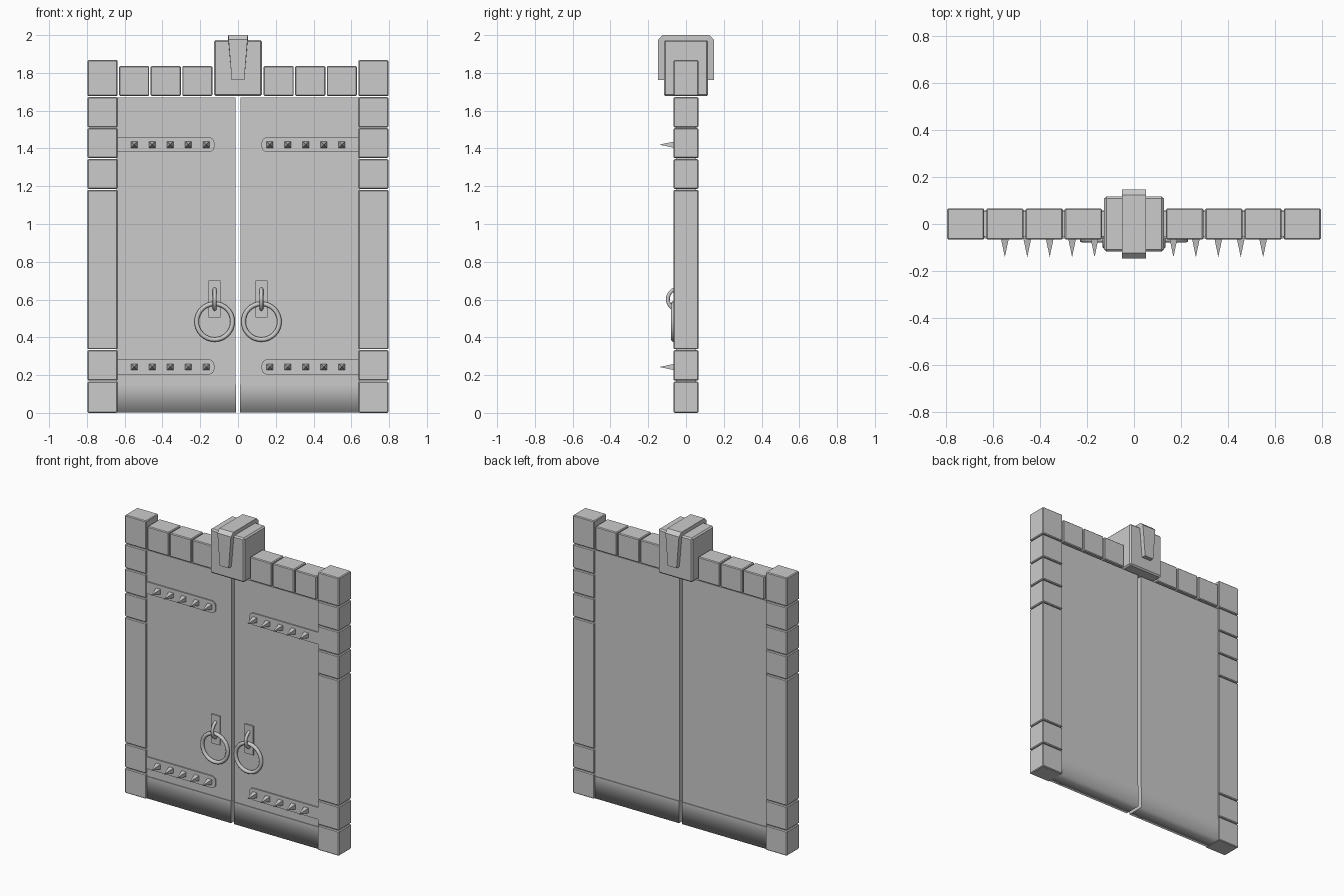
import bpy, bmesh, math
from mathutils import Matrix

if "Cube" in bpy.data.objects:
    bpy.data.objects.remove(bpy.data.objects["Cube"])


def finish(name, bm, smooth=False):
    bmesh.ops.recalc_face_normals(bm, faces=bm.faces)
    me = bpy.data.meshes.new(name)
    for f in bm.faces:
        f.smooth = smooth
    bm.to_mesh(me)
    bm.free()
    ob = bpy.data.objects.new(name, me)
    bpy.context.collection.objects.link(ob)
    return ob


def box_bm(xs, ys, zs):
    bm = bmesh.new()
    (x0, x1), (y0, y1), (z0, z1) = sorted(xs), ys, zs
    mat = Matrix.Translation(((x0 + x1) / 2, (y0 + y1) / 2, (z0 + z1) / 2)) \
        @ Matrix.Diagonal((x1 - x0, y1 - y0, z1 - z0, 1))
    bmesh.ops.create_cube(bm, size=1, matrix=mat)
    return bm


def box(name, xs, ys, zs, bevel=0.0):
    bm = box_bm(xs, ys, zs)
    if bevel:
        bmesh.ops.bevel(bm, geom=bm.edges[:], offset=bevel, segments=1, affect='EDGES')
    return finish(name, bm)


def torus(name, major, minor, centre, axis):
    # ring swept around the given axis ('x' or 'y')
    bm = bmesh.new()
    n, m = 32, 12
    grid = []
    for i in range(n):
        a = 2 * math.pi * i / n
        row = []
        for j in range(m):
            b = 2 * math.pi * j / m
            r, h = major + minor * math.cos(b), minor * math.sin(b)
            u, v = r * math.cos(a), r * math.sin(a)
            p = (h, u, v) if axis == 'x' else (u, h, v)
            row.append(bm.verts.new([c + q for c, q in zip(centre, p)]))
        grid.append(row)
    for i in range(n):
        for j in range(m):
            k, l = (i + 1) % n, (j + 1) % m
            bm.faces.new((grid[i][j], grid[k][j], grid[k][l], grid[i][l]))
    return finish(name, bm, True)


def hinge_strap(name, s, z):
    # thin plate with rounded inner end
    r, h, xe = 0.03, 0.04, 0.125
    pts = [(0.637, -h)]
    for cz, a0 in ((-h + r, 270), (h - r, 180)):
        for k in range(5):
            a = math.radians(a0 - 22.5 * k)
            pts.append((xe + r + r * math.cos(a), cz + r * math.sin(a)))
    pts.append((0.637, h))
    bm = bmesh.new()
    f = bm.faces.new([bm.verts.new((s * x, -0.05, z + dz)) for x, dz in pts])
    ext = bmesh.ops.extrude_face_region(bm, geom=[f])
    bmesh.ops.translate(bm, verts=[v for v in ext['geom'] if isinstance(v, bmesh.types.BMVert)],
                        vec=(0, -0.011, 0))
    return finish(name, bm)


def spike(name, x, z):
    # four-sided pyramid pointing forward
    bm = bmesh.new()
    w = 0.017
    base = [bm.verts.new((x + a * w, -0.06, z + b * w))
            for a, b in ((-1, -1), (1, -1), (1, 1), (-1, 1))]
    tip = bm.verts.new((x, -0.141, z))
    bm.faces.new(base)
    for i in range(4):
        bm.faces.new((base[i], base[(i + 1) % 4], tip))
    return finish(name, bm)


D = (-0.066, 0.066)
courses = [(0, 0.166), (0.171, 0.332), (0.337, 1.181), (1.186, 1.344),
           (1.349, 1.507), (1.512, 1.672), (1.677, 1.868)]

for s, side in ((-1, "left"), (1, "right")):
    # stone pillar courses
    for zs in courses:
        box(f"pillar_block_{side}", (s * 0.638, s * 0.796), D, zs, 0.005)
    # lintel stones
    for x in (0.136, 0.303, 0.47):
        box(f"lintel_block_{side}", (s * x, s * (x + 0.159)), D, (1.677, 1.836), 0.005)
    # door leaf
    box(f"door_{side}", (s * 0.012, s * 0.642), (-0.053, 0.053), (0.01, 1.67))
    # kick plate, softly shaded around its bottom edges
    bm = box_bm((s * 0.011, s * 0.64), (-0.058, 0.058), (0.003, 0.15))
    for e in bm.edges:
        a, b = (v.co for v in e.verts)
        e.smooth = max(a.z, b.z) < 0.01 and abs(a.x - b.x) > 0.1
    finish(f"kick_plate_{side}", bm, True)
    # hinge straps with spikes
    for z in (1.42, 0.243):
        hinge_strap(f"hinge_strap_{side}", s, z)
        for k in range(5):
            spike(f"spike_{side}", s * (0.168 + 0.0955 * k), z)
    # handle plate, staple loop and pull ring
    x = s * 0.124
    box(f"handle_plate_{side}", (x - 0.032, x + 0.032), (-0.062, -0.05), (0.505, 0.70))
    torus(f"handle_staple_{side}", 0.056, 0.010, (x, -0.04, 0.602), 'x')
    torus(f"pull_ring_{side}", 0.095, 0.012, (x, -0.067, 0.483), 'y')

# keystone block
box("keystone", (-0.127, 0.127), (-0.117, 0.117), (1.677, 1.974), 0.009)

# tapered cap wrapping over the keystone
outer = [(-0.147, 1.762), (-0.147, 1.977), (-0.124, 2.0),
         (0.124, 2.0), (0.147, 1.977), (0.147, 1.762)]
inner = [(-0.112, 1.762), (-0.112, 1.96), (-0.105, 1.968),
         (0.105, 1.968), (0.112, 1.96), (0.112, 1.762)]
bm = bmesh.new()
rows = []
for (yo, zo), (yi, zi) in zip(outer, inner):
    w = 0.033 + 0.019 * (zo - 1.762) / 0.238
    rows.append([bm.verts.new(p) for p in
                 ((-w, yo, zo), (w, yo, zo), (w, yi, zi), (-w, yi, zi))])
for a, b in zip(rows, rows[1:]):
    for j in range(4):
        k = (j + 1) % 4
        bm.faces.new((a[j], a[k], b[k], b[j]))
bm.faces.new(rows[0])
bm.faces.new(rows[-1])
finish("keystone_cap", bm)
